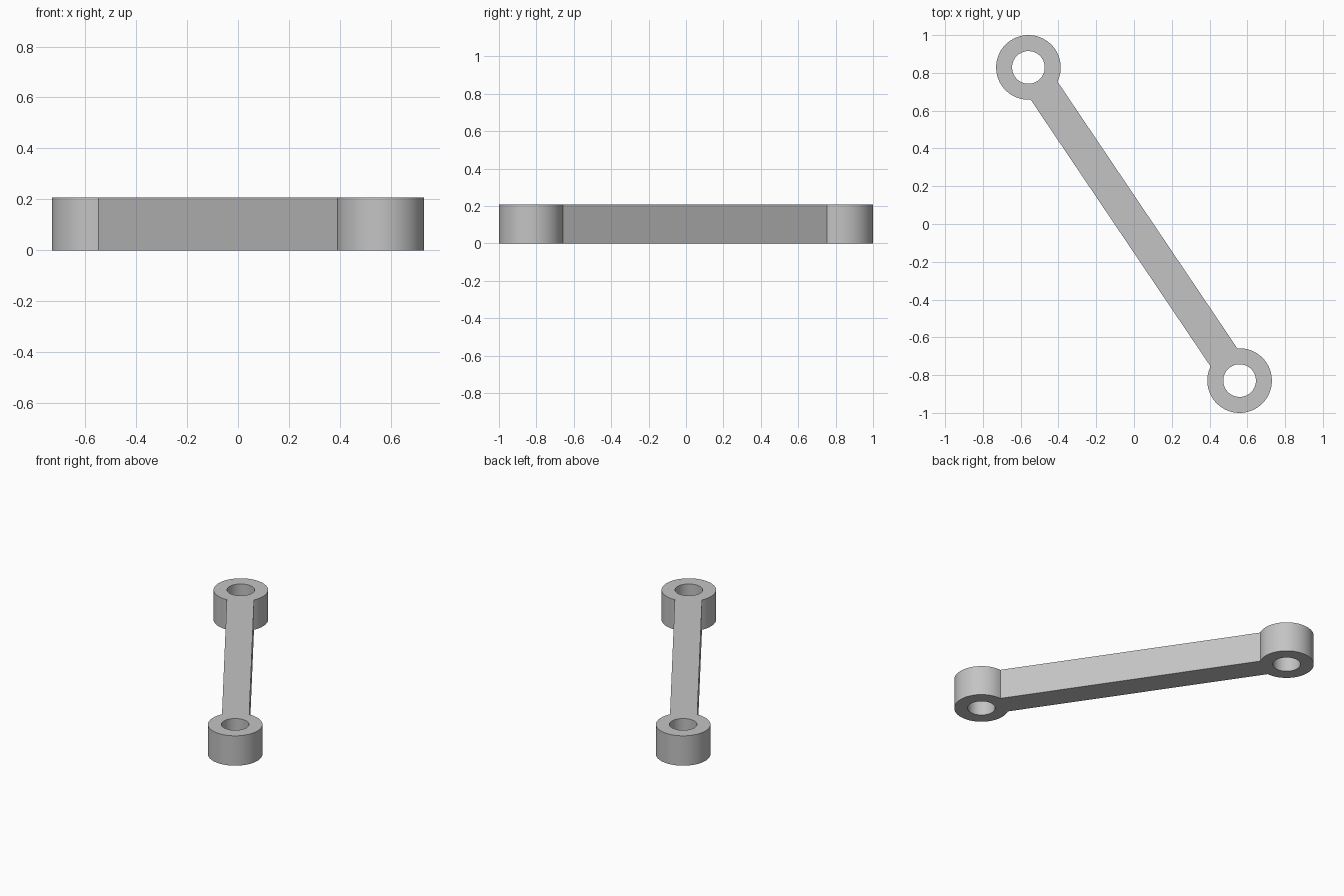
import bpy, bmesh, math
from mathutils import Vector

cube = bpy.data.objects.get("Cube")
if cube:
    bpy.data.objects.remove(cube, do_unlink=True)

EYE = Vector((0.559, -0.829))   # centre of the front eye; the back eye is opposite
OUTER, HOLE, HALF_WIDTH = 0.171, 0.0865, 0.0855
HEIGHT, SEGMENTS = 0.207, 72

grey = bpy.data.materials.new("plain grey")
grey.use_nodes = True
grey.diffuse_color = (0.55, 0.55, 0.55, 1)
grey.node_tree.nodes["Principled BSDF"].inputs["Base Color"].default_value = grey.diffuse_color


def arc(centre, radius, start, sweep, count):
    """Points along an arc, both ends included."""
    return [centre + radius * Vector((math.cos(start + sweep * i / count),
                                      math.sin(start + sweep * i / count)))
            for i in range(count + 1)]


def add_loop(bm, points):
    """Closed ring of edges on the ground plane."""
    verts = [bm.verts.new((p.x, p.y, 0)) for p in points]
    return [bm.edges.new((a, b)) for a, b in zip(verts, verts[1:] + verts[:1])]


# Outline: two eye arcs whose ends meet the straight sides of the bar
bm = bmesh.new()
neck = math.asin(HALF_WIDTH / OUTER)
outline, edges = [], []
for centre in (EYE, -EYE):
    inward = math.atan2(-centre.y, -centre.x)
    outline += arc(centre, OUTER, inward + neck, 2 * math.pi - 2 * neck, SEGMENTS)
    edges += add_loop(bm, arc(centre, HOLE, 0, 2 * math.pi, SEGMENTS)[:-1])
edges += add_loop(bm, outline)

# Fill around the holes and raise to full height
bmesh.ops.triangle_fill(bm, use_beauty=True, use_dissolve=False, edges=edges)
raised = bmesh.ops.extrude_face_region(bm, geom=bm.faces[:], use_keep_orig=True)
bmesh.ops.translate(bm, vec=(0, 0, HEIGHT),
                    verts=[g for g in raised["geom"] if isinstance(g, bmesh.types.BMVert)])
bmesh.ops.recalc_face_normals(bm, faces=bm.faces[:])

mesh = bpy.data.meshes.new("link_arm")
bm.to_mesh(mesh)
bm.free()
mesh.materials.append(grey)
link_arm = bpy.data.objects.new("link_arm", mesh)
bpy.context.collection.objects.link(link_arm)

# Smooth round walls, crisp rims
bpy.ops.object.select_all(action="DESELECT")
link_arm.select_set(True)
bpy.context.view_layer.objects.active = link_arm
bpy.ops.object.shade_smooth_by_angle(angle=math.radians(30))
